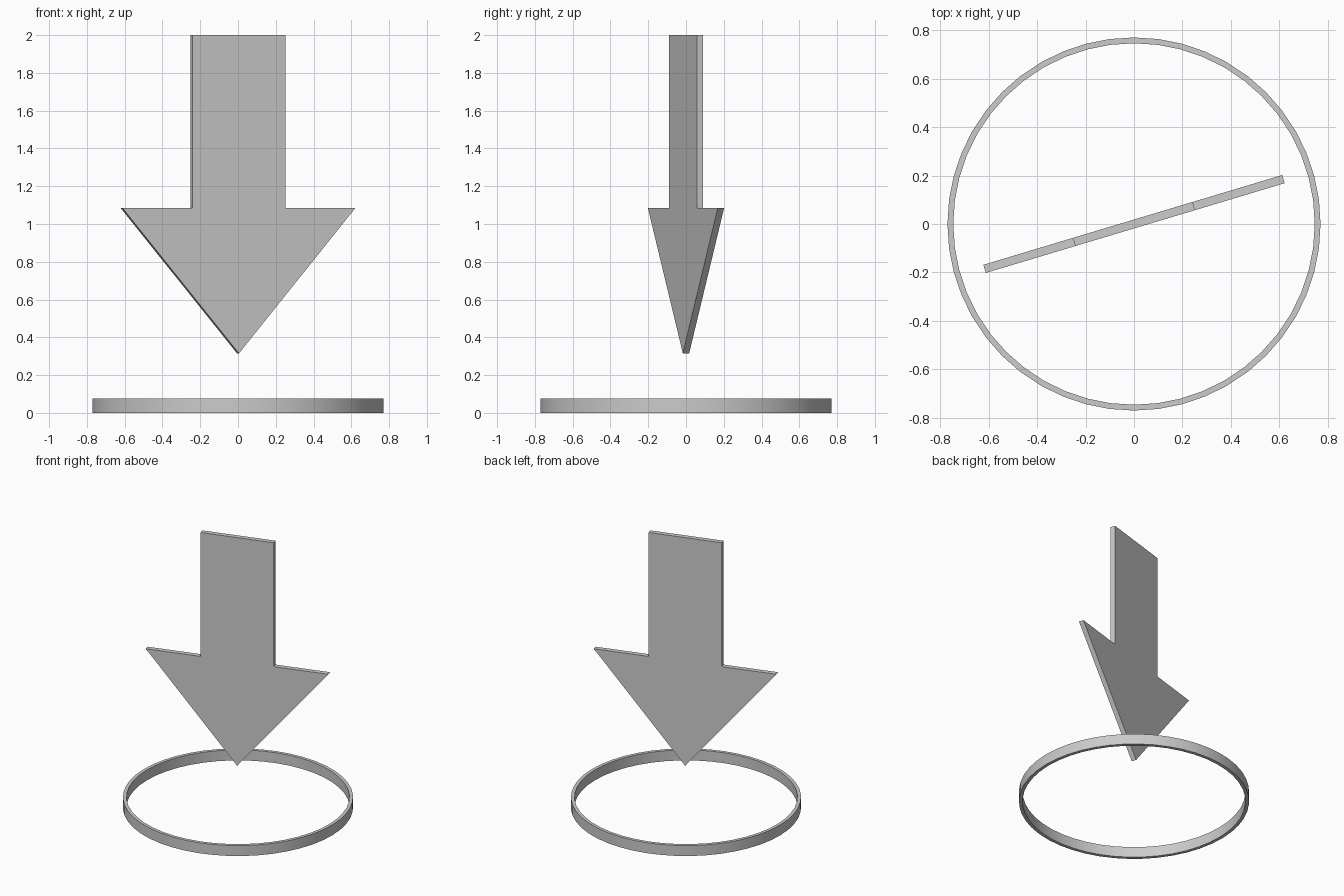
import bpy, bmesh, math

if "Cube" in bpy.data.objects:
    bpy.data.objects.remove(bpy.data.objects["Cube"])


def make_object(name, bm):
    bmesh.ops.recalc_face_normals(bm, faces=bm.faces)
    mesh = bpy.data.meshes.new(name)
    bm.to_mesh(mesh)
    bm.free()
    obj = bpy.data.objects.new(name, mesh)
    bpy.context.collection.objects.link(obj)
    return obj


# Arrow: mirrored half profile, extruded to a thin plate and turned about z
half = [(0.258, 2.0), (0.258, 1.085), (0.644, 1.085)]
profile = half + [(0, 0.315)] + [(-x, z) for x, z in reversed(half)]
thickness = 0.035
bm = bmesh.new()
face = bm.faces.new([bm.verts.new((x, -thickness / 2, z)) for x, z in profile])
ext = bmesh.ops.extrude_face_region(bm, geom=[face])
moved = [v for v in ext["geom"] if isinstance(v, bmesh.types.BMVert)]
bmesh.ops.translate(bm, verts=moved, vec=(0, thickness, 0))
arrow = make_object("down_arrow", bm)
arrow.rotation_euler.z = math.radians(16.7)

# Ground ring: rectangular section swept around z
segments, height = 48, 0.077
section = [(0.77, 0), (0.77, height), (0.746, height), (0.746, 0)]
bm = bmesh.new()
rings = []
for i in range(segments):
    a = 2 * math.pi * i / segments
    rings.append([bm.verts.new((r * math.cos(a), r * math.sin(a), z)) for r, z in section])
for i in range(segments):
    p, q = rings[i], rings[(i + 1) % segments]
    for j in range(4):
        k = (j + 1) % 4
        bm.faces.new((p[j], q[j], q[k], p[k]))
ring = make_object("ground_ring", bm)

# Smooth the curved walls, keep the rims sharp
bpy.ops.object.select_all(action='DESELECT')
ring.select_set(True)
bpy.context.view_layer.objects.active = ring
bpy.ops.object.shade_smooth_by_angle(angle=math.radians(30))
